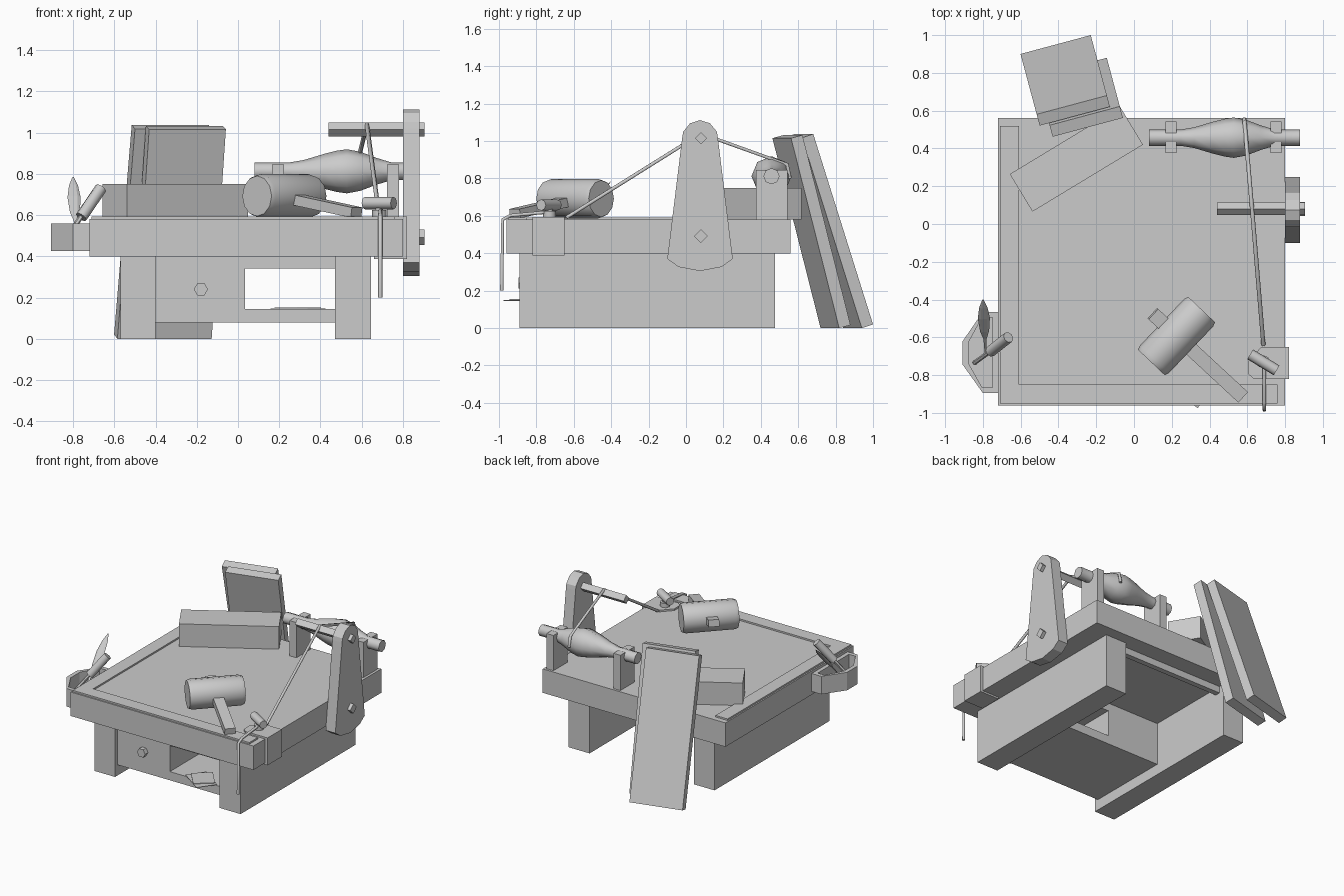
import bpy, bmesh, math
from math import sin, cos, pi, radians
from mathutils import Vector, Matrix

if "Cube" in bpy.data.objects:
    bpy.data.objects.remove(bpy.data.objects["Cube"], do_unlink=True)

grey = bpy.data.materials.new("plain_grey")
grey.use_nodes = True
COLOR = (0.6, 0.6, 0.6, 1)
grey.diffuse_color = COLOR
grey.node_tree.nodes["Principled BSDF"].inputs["Base Color"].default_value = COLOR


def finish(name, bm, smooth=False):
    bmesh.ops.recalc_face_normals(bm, faces=bm.faces)
    me = bpy.data.meshes.new(name)
    bm.to_mesh(me)
    bm.free()
    ob = bpy.data.objects.new(name, me)
    bpy.context.collection.objects.link(ob)
    me.materials.append(grey)
    if smooth:
        bpy.ops.object.select_all(action='DESELECT')
        ob.select_set(True)
        bpy.context.view_layer.objects.active = ob
        bpy.ops.object.shade_smooth_by_angle(angle=radians(50))
    return ob


def oriented_box(name, center, size, rot=Matrix.Identity(4)):
    bm = bmesh.new()
    bmesh.ops.create_cube(bm, size=1)
    bm.transform(Matrix.Translation(center) @ rot @ Matrix.Diagonal((*size, 1)))
    return finish(name, bm)


def box(name, x, y, z):
    lo, hi = Vector((x[0], y[0], z[0])), Vector((x[1], y[1], z[1]))
    return oriented_box(name, (lo + hi) / 2, hi - lo)


def lathe(name, a, b, profile, sides, flat=1.0, spin=0.0):
    """Rings of (fraction, radius) along the axis from a to b, with end caps."""
    a, b = Vector(a), Vector(b)
    q = (b - a).to_track_quat('Z', 'Y')
    bm = bmesh.new()
    rings = []
    for t, r in profile:
        angles = [2 * pi * i / sides + spin for i in range(sides)]
        rings.append([bm.verts.new(a.lerp(b, t) + q @ Vector((r * cos(w), r * flat * sin(w), 0)))
                      for w in angles])
    for lower, upper in zip(rings, rings[1:]):
        for i in range(sides):
            j = (i + 1) % sides
            bm.faces.new((lower[i], lower[j], upper[j], upper[i]))
    bm.faces.new(rings[0])
    bm.faces.new(rings[-1])
    return finish(name, bm, sides > 6)


def rod(name, a, b, r, sides=8, spin=0.0):
    return lathe(name, a, b, [(0, r), (1, r)], sides, 1.0, spin)


def prism(name, points, direction):
    bm = bmesh.new()
    face = bm.faces.new([bm.verts.new(p) for p in points])
    out = bmesh.ops.extrude_face_region(bm, geom=[face])
    moved = [v for v in out["geom"] if isinstance(v, bmesh.types.BMVert)]
    bmesh.ops.translate(bm, verts=moved, vec=direction)
    return finish(name, bm)


def cord(name, points, r):
    cu = bpy.data.curves.new(name, 'CURVE')
    cu.dimensions = '3D'
    cu.bevel_depth = r
    cu.bevel_resolution = 1
    cu.use_fill_caps = True
    sp = cu.splines.new('POLY')
    sp.points.add(len(points) - 1)
    for p, co in zip(sp.points, points):
        p.co = (*co, 1)
    cu.materials.append(grey)
    ob = bpy.data.objects.new(name, cu)
    bpy.context.collection.objects.link(ob)


# Table top with raised edge strips
box("table_top", (-0.72, 0.80), (-0.96, 0.56), (0.40, 0.58))
box("left_edge_strip", (-0.71, -0.61), (-0.95, 0.52), (0.58, 0.592))
box("front_edge_strip", (-0.61, 0.76), (-0.95, -0.85), (0.58, 0.592))

# Plank legs, drawer and open shelf
box("right_leg", (-0.57, -0.40), (-0.89, 0.475), (0, 0.40))
box("left_leg", (0.47, 0.645), (-0.89, 0.475), (0, 0.40))
SHELF_Y = (-0.86, -0.23)
box("drawer", (-0.40, 0.035), SHELF_Y, (0.08, 0.40))
box("shelf_floor", (0.035, 0.47), SHELF_Y, (0.08, 0.145))
box("shelf_roof", (0.035, 0.47), SHELF_Y, (0.34, 0.40))
box("back_rail", (-0.40, 0.47), (0.39, 0.43), (0.35, 0.40))
rod("drawer_knob", (-0.18, -0.85, 0.24), (-0.18, -0.895, 0.24), 0.034, 6)
for i, angle in enumerate((35, 50)):
    oriented_box("paper_sheet", (0.29, -0.85 + 0.02 * i, 0.148 + 0.005 * i),
                 (0.22 - 0.05 * i, 0.15, 0.004), Matrix.Rotation(-radians(angle), 4, 'Z'))

# Leaning boards behind the table
def leaning_board(name, x, y, tilt, length):
    w, t = 0.385, 0.065
    rot = Matrix.Rotation(radians(15), 4, 'Z') @ Matrix.Rotation(radians(tilt), 4, 'X')
    foot = Vector((x, y, t * sin(radians(tilt))))
    oriented_box(name, foot + rot @ Vector((0, -t / 2, length / 2)), (w, t, length), rot)

leaning_board("outer_board", -0.415, 0.95, 18, 1.07)
leaning_board("inner_board", -0.33, 0.83, 14.7, 1.05)

# Block lying on the table
oriented_box("wood_block", (-0.305, 0.342, 0.665), (0.684, 0.232, 0.17),
             Matrix.Rotation(radians(31.2), 4, 'Z'))

# Mallet
head = Vector((0.225, -0.593, 0.692))
axis = Vector((0.133, 0.140, 0))
lathe("mallet_head", head - axis, head + axis,
      [(0, 0.098), (0.06, 0.106), (0.94, 0.106), (1, 0.098)], 12)
grip_start, grip_end = Vector((0.10, -0.475, 0.715)), Vector((0.575, -0.915, 0.612))
grip = grip_end - grip_start
rot = (Matrix.Rotation(math.atan2(grip.y, grip.x), 4, 'Z')
       @ Matrix.Rotation(math.atan2(-grip.z, grip.xy.length), 4, 'Y'))
oriented_box("mallet_handle", (grip_start + grip_end) / 2, (grip.length, 0.075, 0.05), rot)

# Tapered upright on the side, with its pegs
half = [(0.095, 1.02), (0.09, 1.05), (0.053, 1.095)]
foot = [(0.115, 0.327), (0.175, 0.37)]
outline = ([(y, z) for y, z in half] + [(0, 1.112)] + [(-y, z) for y, z in reversed(half)]
           + [(-y, z) for y, z in reversed(foot)] + [(0, 0.305)] + foot)
prism("side_upright", [(0.80, 0.075 + y, z) for y, z in outline], (0.08, 0, 0))
rod("upper_peg", (0.44, 0.08, 1.015), (0.905, 0.08, 1.015), 0.033, 4)
rod("lower_peg", (0.78, 0.08, 0.492), (0.905, 0.08, 0.492), 0.037, 4)

# Spindle on two posts
lathe("spindle", (0.08, 0.457, 0.812), (0.88, 0.457, 0.812),
      [(0, 0.043), (0.21, 0.043), (0.30, 0.055), (0.42, 0.084), (0.5, 0.1), (0.56, 0.107),
       (0.64, 0.095), (0.74, 0.065), (0.83, 0.043), (1, 0.043)], 8)
for x in (0.195, 0.752):
    box("spindle_post", (x - 0.029, x + 0.029), (0.375, 0.543), (0.58, 0.845))

# Cord from clamp over peg to spindle, and its hanging end
cord("long_cord", [(0.685, -0.64, 0.59), (0.625, 0.08, 1.04), (0.585, 0.54, 0.875),
                   (0.585, 0.555, 0.80)], 0.011)
cord("hanging_cord", [(0.69, -0.74, 0.62), (0.69, -0.94, 0.602), (0.69, -0.98, 0.58),
                      (0.69, -0.985, 0.20)], 0.01)

# Clamp on the table edge with its turning screw
plate = [(0.82, -0.82), (0.82, -0.65), (0.675, -0.65), (0.605, -0.725), (0.605, -0.795), (0.635, -0.82)]
prism("clamp_top", [(x, y, 0.58) for x, y in plate], (0, 0, 0.013))
box("clamp_side", (0.80, 0.82), (-0.82, -0.65), (0.39, 0.593))
box("clamp_bottom", (0.66, 0.82), (-0.82, -0.65), (0.387, 0.40))
rod("clamp_collar", (0.685, -0.73, 0.593), (0.685, -0.73, 0.625), 0.035)
rod("clamp_stem", (0.685, -0.73, 0.60), (0.685, -0.73, 0.66), 0.018)
rod("clamp_handle", (0.615, -0.69, 0.658), (0.755, -0.775, 0.658), 0.03)

# Tool cup on the other side
def cup_ring(inset, z):
    pts = [(-0.72, -0.465), (-0.80, -0.465), (-0.907, -0.62),
           (-0.907, -0.745), (-0.80, -0.895), (-0.72, -0.895)]
    cx, cy = -0.813, -0.68
    return [(cx + (x - cx) * (1 - inset / 0.094), cy + (y - cy) * (1 - inset / 0.215), z)
            for x, y in pts]

bm = bmesh.new()
loops = [[bm.verts.new(p) for p in cup_ring(i, z)]
         for i, z in ((0, 0.425), (0, 0.56), (0.03, 0.56), (0.03, 0.45))]
for low, high in zip(loops, loops[1:]):
    for i in range(len(low)):
        j = (i + 1) % len(low)
        bm.faces.new((low[i], low[j], high[j], high[i]))
bm.faces.new(loops[0])
bm.faces.new(loops[-1])
finish("tool_cup", bm)

# Brush and quill standing in the cup
rod("brush_shaft", (-0.845, -0.735, 0.47), (-0.755, -0.67, 0.60), 0.012, 6)
rod("brush_handle", (-0.76, -0.675, 0.59), (-0.665, -0.60, 0.73), 0.03)
lathe("quill", (-0.785, -0.68, 0.50), (-0.80, -0.40, 0.785),
      [(0, 0.006), (0.25, 0.008), (0.4, 0.024), (0.65, 0.032), (0.85, 0.022), (1, 0.003)], 6, 0.3)
